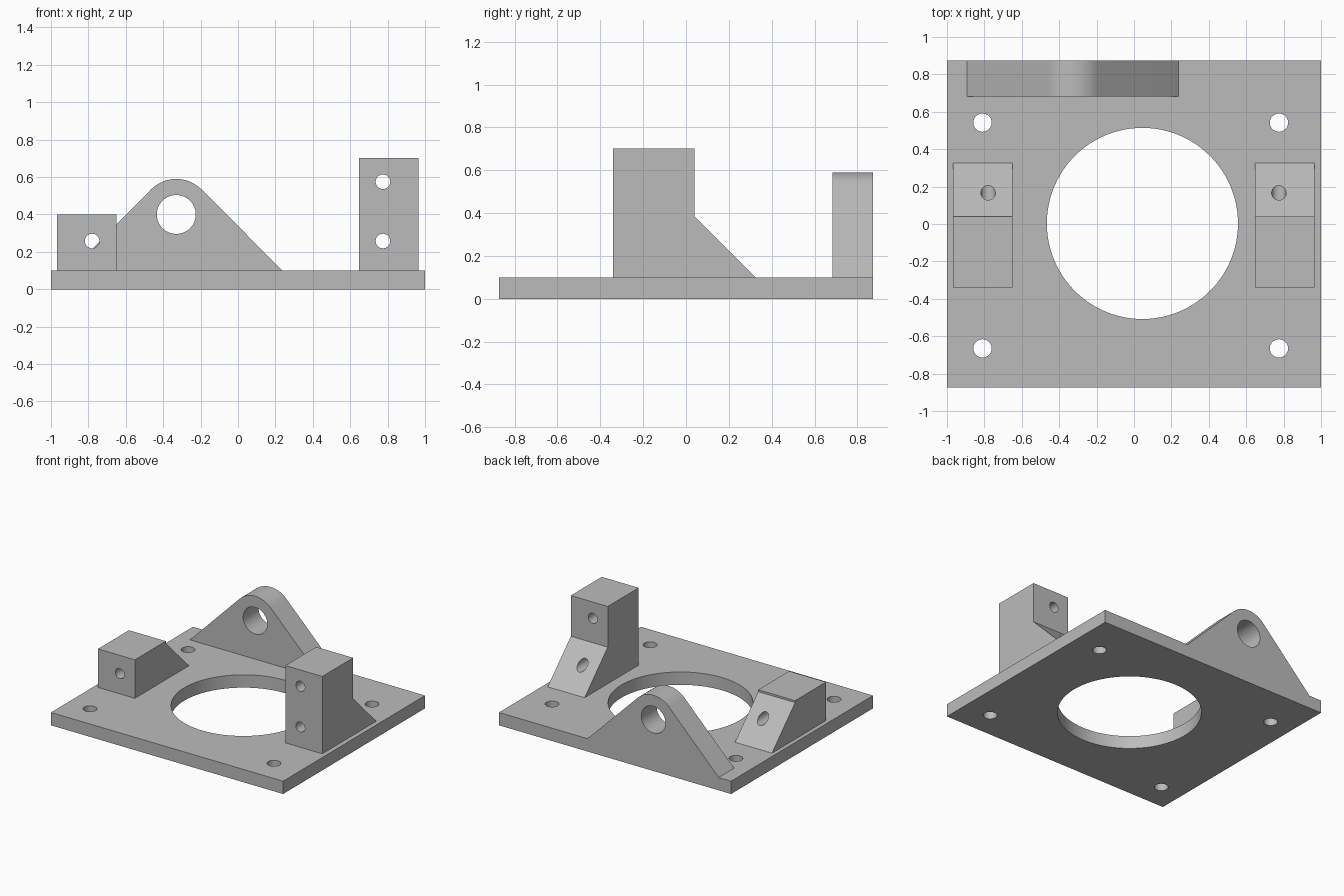
import bpy
import bmesh
from math import radians, cos, sin
from mathutils import Vector, Matrix

old = bpy.data.objects.get("Cube")
if old:
    bpy.data.objects.remove(old, do_unlink=True)

grey = bpy.data.materials.new("plain grey")
grey.use_nodes = True
grey.diffuse_color = (0.5, 0.5, 0.5, 1)
grey.node_tree.nodes["Principled BSDF"].inputs["Base Color"].default_value = grey.diffuse_color


def add_object(name, bm):
    bmesh.ops.recalc_face_normals(bm, faces=bm.faces[:])
    mesh = bpy.data.meshes.new(name)
    bm.to_mesh(mesh)
    bm.free()
    obj = bpy.data.objects.new(name, mesh)
    bpy.context.collection.objects.link(obj)
    return obj


def prism(name, points, sweep):
    """Extrude a closed outline along a vector."""
    bm = bmesh.new()
    face = bm.faces.new([bm.verts.new(p) for p in points])
    result = bmesh.ops.extrude_face_region(bm, geom=[face], use_keep_orig=True)
    moved = [g for g in result["geom"] if isinstance(g, bmesh.types.BMVert)]
    bmesh.ops.translate(bm, verts=moved, vec=sweep)
    return add_object(name, bm)


def drill(obj, centre, radius, axis, segments=48):
    """Cut a round hole right through an object along an axis."""
    bm = bmesh.new()
    turn = Vector((0, 0, 1)).rotation_difference(Vector(axis)).to_matrix().to_4x4()
    bmesh.ops.create_cone(bm, cap_ends=True, segments=segments, radius1=radius,
                          radius2=radius, depth=2,
                          matrix=Matrix.Translation(centre) @ turn)
    cutter = add_object("hole_cutter", bm)
    cutter.hide_render = True
    mod = obj.modifiers.new("hole", "BOOLEAN")
    mod.operation, mod.solver, mod.object = "DIFFERENCE", "EXACT", cutter
    graph = bpy.context.evaluated_depsgraph_get()
    mesh = bpy.data.meshes.new_from_object(obj.evaluated_get(graph))
    obj.modifiers.clear()
    obj.data = mesh
    bpy.data.objects.remove(cutter, do_unlink=True)


def finish(obj):
    obj.data.materials.clear()
    obj.data.materials.append(grey)
    bpy.ops.object.select_all(action="DESELECT")
    obj.select_set(True)
    bpy.context.view_layer.objects.active = obj
    bpy.ops.object.shade_smooth_by_angle(angle=radians(30))


DEPTH = 0.873   # half depth of the plate
TOP = 0.1       # plate thickness
UP, BACK = (0, 0, 1), (0, 1, 0)

# Base plate with a large opening and four screw holes
plate = prism("base_plate",
              [(-1, -DEPTH, 0), (1, -DEPTH, 0), (1, DEPTH, 0), (-1, DEPTH, 0)],
              (0, 0, TOP))
drill(plate, (0.045, 0.003, 0), 0.511, UP, 96)
for x in (-0.81, 0.775):
    for y in (-0.665, 0.542):
        drill(plate, (x, y, 0), 0.049, UP)
finish(plate)

# Rear lug: triangular gusset with a rounded top and a pin hole
cx, cz, r = -0.33, 0.4, 0.19
arc = [(cx + r * cos(radians(a)), 0.683, cz + r * sin(radians(a)))
       for a in range(45, 136, 5)]
lug = prism("rear_lug", [(0.238, 0.683, TOP)] + arc + [(-0.893, 0.683, TOP)],
            (0, DEPTH - 0.683, 0))
drill(lug, (cx, 0.8, cz), 0.104, BACK, 64)
finish(lug)

# Side blocks: upright front, sloped foot behind, screw holes front to back
for name, x, height, hole_x, hole_heights in (
        ("right_block", -0.968, 0.4, -0.78, [0.258]),
        ("left_block", 0.646, 0.702, 0.775, [0.258, 0.575])):
    outline = [(-0.34, TOP), (0.325, TOP), (0.04, 0.385), (0.04, height), (-0.34, height)]
    block = prism(name, [(x, y, z) for y, z in outline], (0.318, 0, 0))
    for z in hole_heights:
        drill(block, (hole_x, 0, z), 0.039, BACK)
    finish(block)
